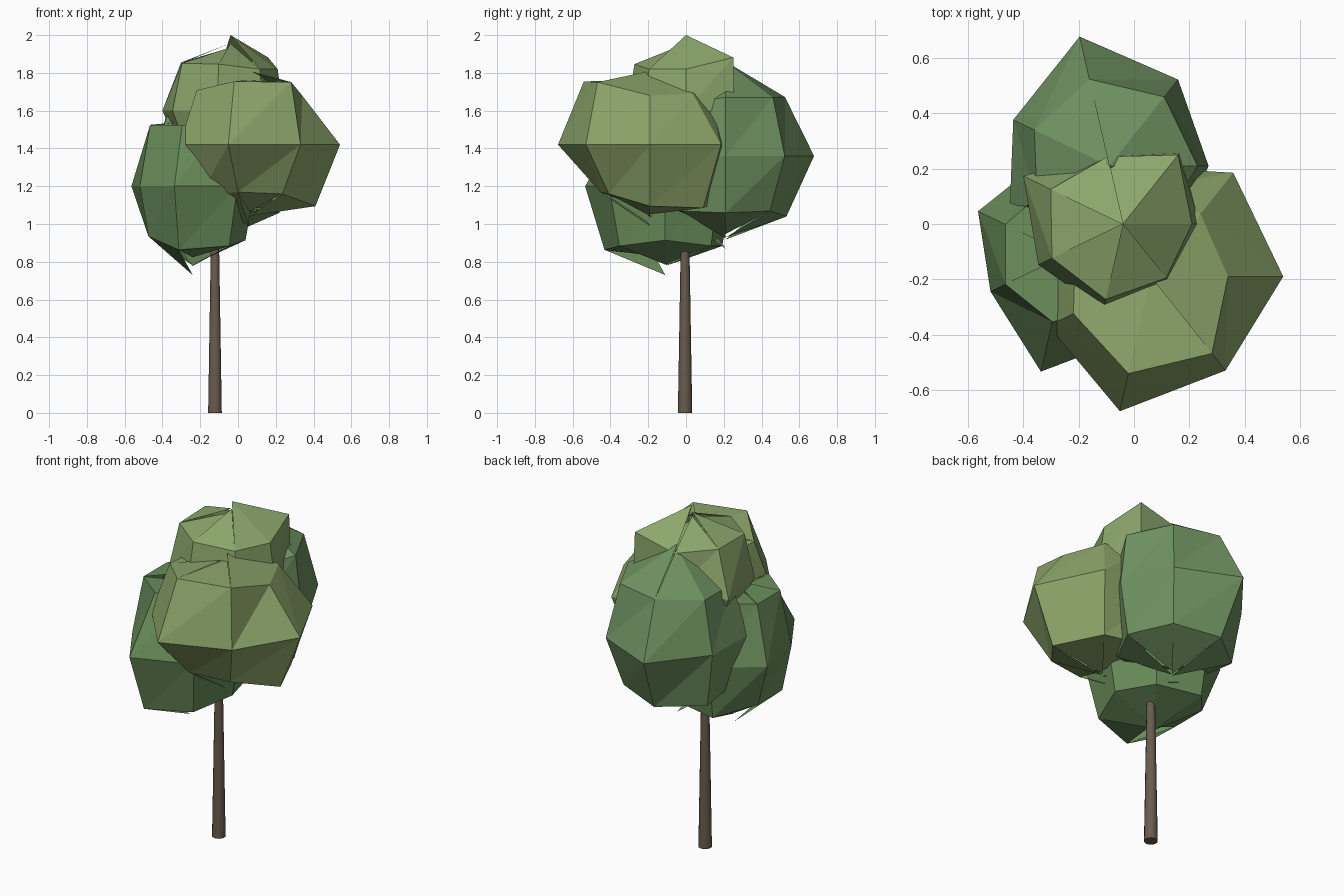
import bpy, bmesh, math, random

if "Cube" in bpy.data.objects:
    bpy.data.objects.remove(bpy.data.objects["Cube"])

random.seed(4)
SIDES = 7


def material(name, rgb):
    m = bpy.data.materials.new(name)
    m.diffuse_color = (*rgb, 1)
    m.use_nodes = True
    m.node_tree.nodes["Principled BSDF"].inputs["Base Color"].default_value = m.diffuse_color
    return m


def finish(bm, name, mat):
    mesh = bpy.data.meshes.new(name)
    bm.to_mesh(mesh)
    bm.free()
    ob = bpy.data.objects.new(name, mesh)
    bpy.context.collection.objects.link(ob)
    mesh.materials.append(mat)
    return ob


def leaf_clump(name, centre, k_low, k_top, low, mid, top, z_low, z_top, mat):
    """Seven-sided ball of three uneven rings, with a ragged tip at each pole.
    low/mid/top: ring radii per side; k: ring height relative to its radius."""
    cx, cy, cz = centre
    bm = bmesh.new()
    rings = []
    for radii, slope in ((low, -k_low), (mid, 0), (top, k_top)):
        rings.append([bm.verts.new((cx + r * math.cos(i * math.tau / SIDES),
                                    cy + r * math.sin(i * math.tau / SIDES),
                                    cz + r * slope)) for i, r in enumerate(radii)])
    for i in range(SIDES):
        j = (i + 1) % SIDES
        for a, b in zip(rings, rings[1:]):
            bm.faces.new((a[i], a[j], b[j]))
            bm.faces.new((a[i], b[j], b[i]))
        # each side has its own tip, so the poles look torn
        drop = 0 if i in (0, 1, 6) else random.uniform(0.01, 0.07)
        tip = bm.verts.new((cx, cy, z_top - drop))
        bm.faces.new((rings[2][i], rings[2][j], tip))
        drop = 0 if i == 4 else random.uniform(0.04, 0.11)
        tip = bm.verts.new((cx, cy, z_low + drop))
        bm.faces.new((rings[0][j], rings[0][i], tip))
    return finish(bm, name, mat)


bark = material("bark", (0.14, 0.107, 0.076))
dark = material("dark_leaf", (0.145, 0.27, 0.105))
mid_green = material("mid_leaf", (0.16, 0.29, 0.12))
light = material("light_leaf", (0.27, 0.385, 0.147))
crown = material("crown_leaf", (0.26, 0.385, 0.15))

# trunk
bm = bmesh.new()
bmesh.ops.create_cone(bm, cap_ends=True, segments=10, radius1=0.038,
                      radius2=0.023, depth=0.89)
bmesh.ops.translate(bm, verts=bm.verts, vec=(-0.122, -0.005, 0.445))
trunk = finish(bm, "trunk", bark)
for p in trunk.data.polygons:
    p.use_smooth = len(p.vertices) == 4
trunk.data.set_sharp_from_angle(angle=math.radians(50))

# foliage
leaf_clump("left_foliage", (-0.24, -0.11, 1.20), 1.02, 1.3,
           (0.28, 0.31, 0.31, 0.26, 0.26, 0.33, 0.31),
           (0.33, 0.36, 0.36, 0.36, 0.31, 0.435, 0.38),
           (0.25, 0.26, 0.26, 0.25, 0.25, 0.25, 0.25), 0.73, 1.58, dark)
leaf_clump("back_foliage", (-0.09, 0.21, 1.36), 0.97, 0.97,
           (0.31, 0.30, 0.33, 0.33, 0.31, 0.30, 0.30),
           (0.36, 0.40, 0.48, 0.385, 0.40, 0.38, 0.36),
           (0.32, 0.32, 0.322, 0.30, 0.29, 0.28, 0.29), 0.87, 1.86, mid_green)
leaf_clump("front_foliage", (0.06, -0.19, 1.42), 0.93, 0.93,
           (0.35, 0.36, 0.34, 0.30, 0.29, 0.27, 0.28),
           (0.48, 0.48, 0.41, 0.40, 0.41, 0.50, 0.435),
           (0.28, 0.29, 0.32, 0.30, 0.31, 0.36, 0.356), 0.99, 1.81, light)
leaf_clump("top_foliage", (-0.04, 0.0, 1.60), 0.9, 0.88,
           (0.20, 0.23, 0.22, 0.28, 0.25, 0.24, 0.22),
           (0.28, 0.33, 0.27, 0.40, 0.34, 0.32, 0.28),
           (0.25, 0.32, 0.25, 0.29, 0.285, 0.28, 0.25), 1.25, 2.00, crown)
